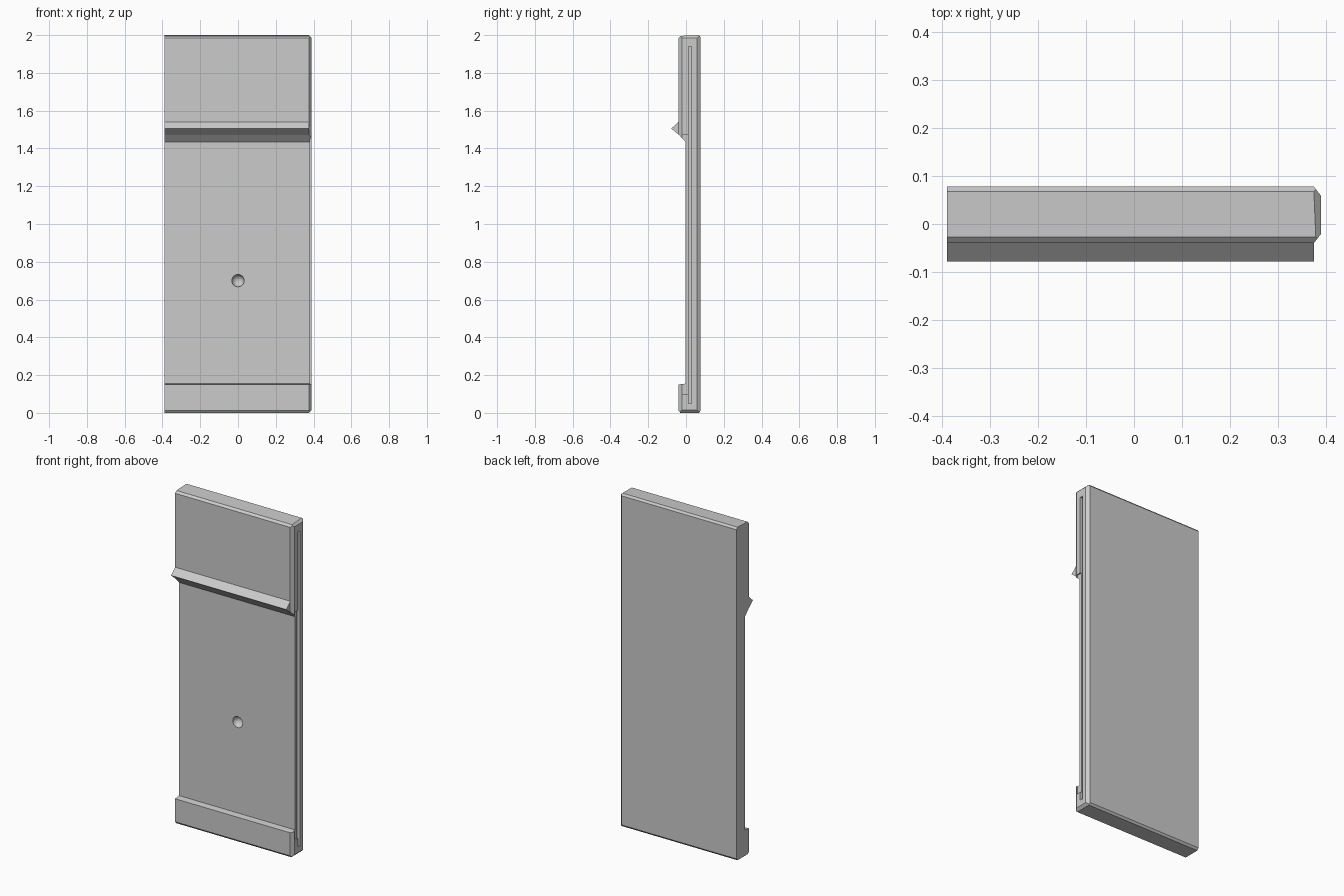
import bpy, bmesh
from mathutils import Vector

cube = bpy.data.objects.get("Cube")
if cube:
    bpy.data.objects.remove(cube, do_unlink=True)

grey = bpy.data.materials.new("plain grey")
grey.use_nodes = True
colour = (0.6, 0.6, 0.6, 1)
grey.diffuse_color = colour
grey.node_tree.nodes["Principled BSDF"].inputs["Base Color"].default_value = colour


def finish(bm, name):
    bmesh.ops.recalc_face_normals(bm, faces=bm.faces)
    mesh = bpy.data.meshes.new(name)
    bm.to_mesh(mesh)
    bm.free()
    mesh.materials.append(grey)
    obj = bpy.data.objects.new(name, mesh)
    bpy.context.collection.objects.link(obj)
    return obj


def prism(name, profile, axis, start, end):
    """Extrude a 2D profile along x, y or z."""
    bm = bmesh.new()
    points = []
    for p in profile:
        co = list(p)
        co.insert(axis, start)
        points.append(bm.verts.new(co))
    face = bm.faces.new(points)
    out = bmesh.ops.extrude_face_region(bm, geom=[face])
    step = Vector((0, 0, 0))
    step[axis] = end - start
    verts = [v for v in out["geom"] if isinstance(v, bmesh.types.BMVert)]
    bmesh.ops.translate(bm, verts=verts, vec=step)
    return finish(bm, name)


def rect(a, b, c, d):
    return [(a, c), (b, c), (b, d), (a, d)]


def cut(target, cutter):
    mod = target.modifiers.new(cutter.name, "BOOLEAN")
    mod.operation = "DIFFERENCE"
    mod.solver = "EXACT"
    mod.object = cutter
    cutter.hide_render = True
    bpy.context.view_layer.objects.active = target
    bpy.ops.object.modifier_apply(modifier=mod.name)
    bpy.data.objects.remove(cutter, do_unlink=True)


# Panel with thick head, recessed face and bottom lip
panel = prism("panel", [
    (-.03, 0), (.068, 0), (.078, .012), (.078, 1.988), (.068, 2),
    (-.027, 1.996), (-.04, 1.984), (-.04, 1.475), (-.003, 1.435),
    (-.003, .155), (-.04, .15), (-.04, .012)], 0, -.39, .39)

# Bevels around the slotted end
for side, y in ((1, .078), (-1, -.04)):
    cut(panel, prism("edge_bevel", [
        (.375, y), (.41, y - side * .045), (.41, y + side * .05),
        (.375, y + side * .05)], 2, -.1, 2.1))
for side, z in ((1, 2), (-1, 0)):
    cut(panel, prism("end_bevel", [
        (.375, z), (.41, z - side * .035), (.41, z + side * .05),
        (.375, z + side * .05)], 1, -.2, .2))

# Long side slot and the set-back edge of its front wall
cut(panel, prism("slot", rect(.012, .03, .05, 1.94), 0, .34, .5))
cut(panel, prism("wall_setback", rect(-.02, .015, .1, 1.47), 0, .382, .5))

# Round dimple in the recessed face
bm = bmesh.new()
bmesh.ops.create_uvsphere(bm, u_segments=24, v_segments=12, radius=.033)
bmesh.ops.translate(bm, verts=bm.verts, vec=(0, -.003, .7))
cut(panel, finish(bm, "dimple"))

# Pointed ridge across the front
prism("ridge", [(-.035, 1.545), (-.078, 1.505), (-.035, 1.47)], 0, -.39, .375)
